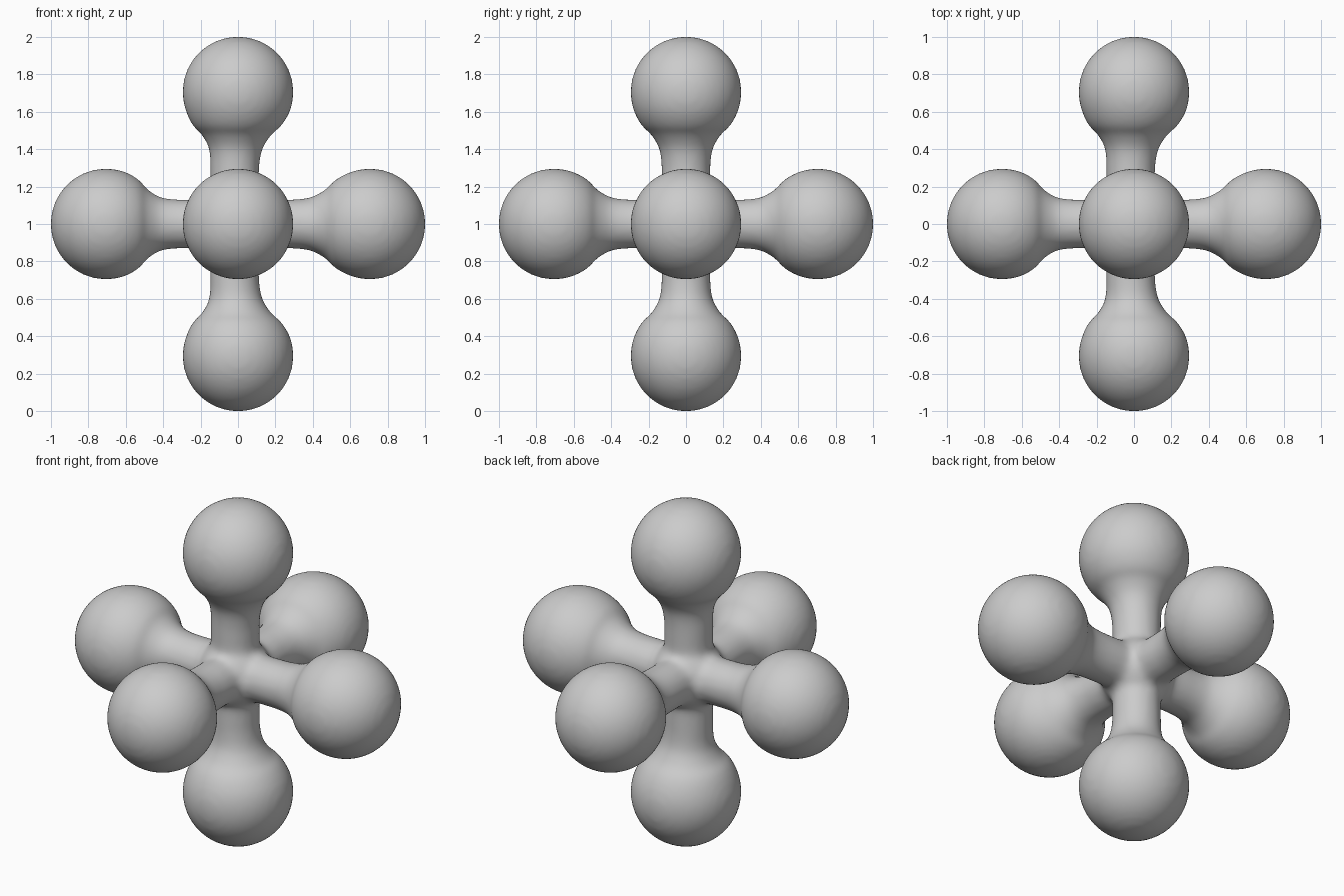
import bpy, bmesh, math
from mathutils import Vector, Matrix

if "Cube" in bpy.data.objects:
    bpy.data.objects.remove(bpy.data.objects["Cube"])

BALL_R, BALL_C = 0.297, 0.705
SEG = 40
HUB_SHIFT = Vector((-0.018, 0, 0))   # hub sits slightly left of centre

# Arm profile (radius, distance from hub): neck, flare, ball
profile = [(0, -0.05), (0.131, -0.05), (0.131, 0.1), (0.13, 0.2), (0.131, 0.3),
           (0.135, 0.36), (0.145, 0.41), (0.167, 0.45), (0.196, 0.49)]
for i in range(21):
    a = math.radians(-41 + 131 * i / 20)
    profile.append((BALL_R * math.cos(a), BALL_C + BALL_R * math.sin(a)))
profile[-1] = (0, BALL_C + BALL_R)

bm = bmesh.new()


def add_arm(direction):
    """Lathe one ball-ended arm and point it along direction."""
    rot = Vector((0, 0, 1)).rotation_difference(Vector(direction)).to_matrix()
    rings = []
    for r, h in profile:
        t = min(max((0.6 - h) / 0.3, 0), 1)
        offset = HUB_SHIFT * t
        count = SEG if r > 0 else 1
        rings.append([bm.verts.new(rot @ Vector((r * math.cos(math.tau * k / SEG),
                                                 r * math.sin(math.tau * k / SEG), h)) + offset)
                      for k in range(count)])
    for lo, hi in zip(rings, rings[1:]):
        for k in range(SEG):
            n = (k + 1) % SEG
            if len(lo) == 1:
                bm.faces.new((lo[0], hi[n], hi[k]))
            elif len(hi) == 1:
                bm.faces.new((lo[k], lo[n], hi[0]))
            else:
                bm.faces.new((lo[k], lo[n], hi[n], hi[k]))


# Six arms
for axis in range(3):
    for sign in (-1, 1):
        d = [0, 0, 0]
        d[axis] = sign
        add_arm(d)

# Central hub that rounds off the joints
bmesh.ops.create_uvsphere(bm, u_segments=32, v_segments=16, radius=0.2,
                          matrix=Matrix.Translation(HUB_SHIFT))

mesh = bpy.data.meshes.new("six_ball_jack")
bm.to_mesh(mesh)
bm.free()
jack = bpy.data.objects.new("six_ball_jack", mesh)
jack.location.z = 1
bpy.context.collection.objects.link(jack)

# Fuse into one skin and soften the joints
remesh = jack.modifiers.new("fuse", 'REMESH')
remesh.mode = 'VOXEL'
remesh.voxel_size = 0.018
remesh.use_smooth_shade = True
smooth = jack.modifiers.new("soften", 'SMOOTH')
smooth.factor = 0.5
smooth.iterations = 12
